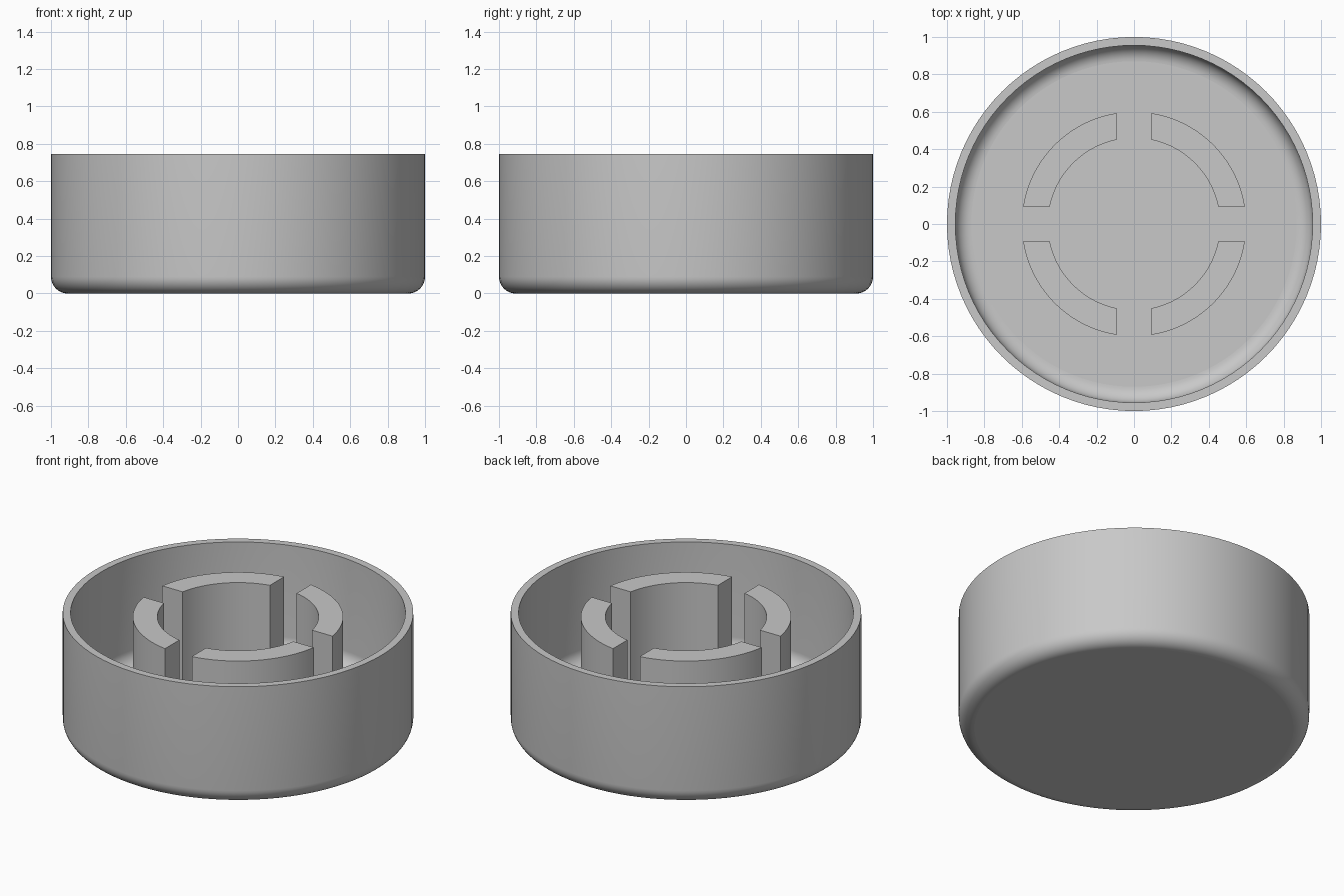
import bpy, bmesh
from math import sin, cos, asin, pi, radians
from mathutils import Matrix

STEPS = 96
HEIGHT, FLOOR = 0.745, 0.08
OUTER, INNER = 1.0, 0.955
POST_TOP, POST_OUT, POST_IN, HALF_GAP = 0.72, 0.6, 0.46, 0.093

old = bpy.data.objects.get("Cube")
if old:
    bpy.data.objects.remove(old, do_unlink=True)

grey = bpy.data.materials.new("plain grey")
grey.use_nodes = True
colour = (0.58, 0.58, 0.58, 1)
grey.diffuse_color = colour
grey.node_tree.nodes["Principled BSDF"].inputs["Base Color"].default_value = colour


def finish(name, bm):
    """Turn a bmesh into a smooth object with flat level faces."""
    bmesh.ops.recalc_face_normals(bm, faces=bm.faces)
    mesh = bpy.data.meshes.new(name)
    bm.to_mesh(mesh)
    bm.free()
    mesh.materials.append(grey)
    obj = bpy.data.objects.new(name, mesh)
    bpy.context.collection.objects.link(obj)
    bpy.ops.object.select_all(action='DESELECT')
    obj.select_set(True)
    bpy.context.view_layer.objects.active = obj
    bpy.ops.object.shade_smooth_by_angle(angle=radians(30))
    for face in mesh.polygons:
        if abs(face.normal.z) > 0.999:
            face.use_smooth = False
    return obj


def fillet(radius, fillet_radius, base, steps=10):
    """Quarter round from the level floor up to the upright wall."""
    return [(radius - fillet_radius * (1 - sin(a)), base + fillet_radius * (1 - cos(a)))
            for a in (pi / 2 * i / steps for i in range(steps + 1))]


# Round cup: a thin wall with rounded bottom corners, inside and out
profile = [(0, 0)] + fillet(OUTER, 0.09, 0) + [(OUTER, HEIGHT), (INNER, HEIGHT)]
profile += fillet(INNER, 0.085, FLOOR)[::-1] + [(0, FLOOR)]
bm = bmesh.new()
verts = [bm.verts.new((r, 0, z)) for r, z in profile]
edges = [bm.edges.new(pair) for pair in zip(verts, verts[1:])]
bmesh.ops.spin(bm, geom=verts + edges, cent=(0, 0, 0), axis=(0, 0, 1),
               angle=2 * pi, steps=STEPS)
bmesh.ops.remove_doubles(bm, verts=bm.verts, dist=0.0005)
finish("cup", bm)


# Four curved posts, parted by straight slots along both axes
def arc(radius, steps=18):
    start = asin(HALF_GAP / radius)
    return [(radius * cos(a), radius * sin(a))
            for a in (start + (pi / 2 - 2 * start) * i / steps for i in range(steps + 1))]


for i, name in enumerate(("back_left", "back_right", "front_right", "front_left")):
    bm = bmesh.new()
    outline = arc(POST_OUT) + arc(POST_IN)[::-1]
    base = bm.faces.new([bm.verts.new((x, y, FLOOR - 0.01)) for x, y in outline])
    top = bmesh.ops.extrude_face_region(bm, geom=[base], use_keep_orig=True)["geom"]
    bmesh.ops.translate(bm, vec=(0, 0, POST_TOP - FLOOR + 0.01),
                        verts=[v for v in top if isinstance(v, bmesh.types.BMVert)])
    bmesh.ops.rotate(bm, verts=bm.verts, matrix=Matrix.Rotation(pi / 2 * i, 3, 'Z'))
    finish(name + "_post", bm)
